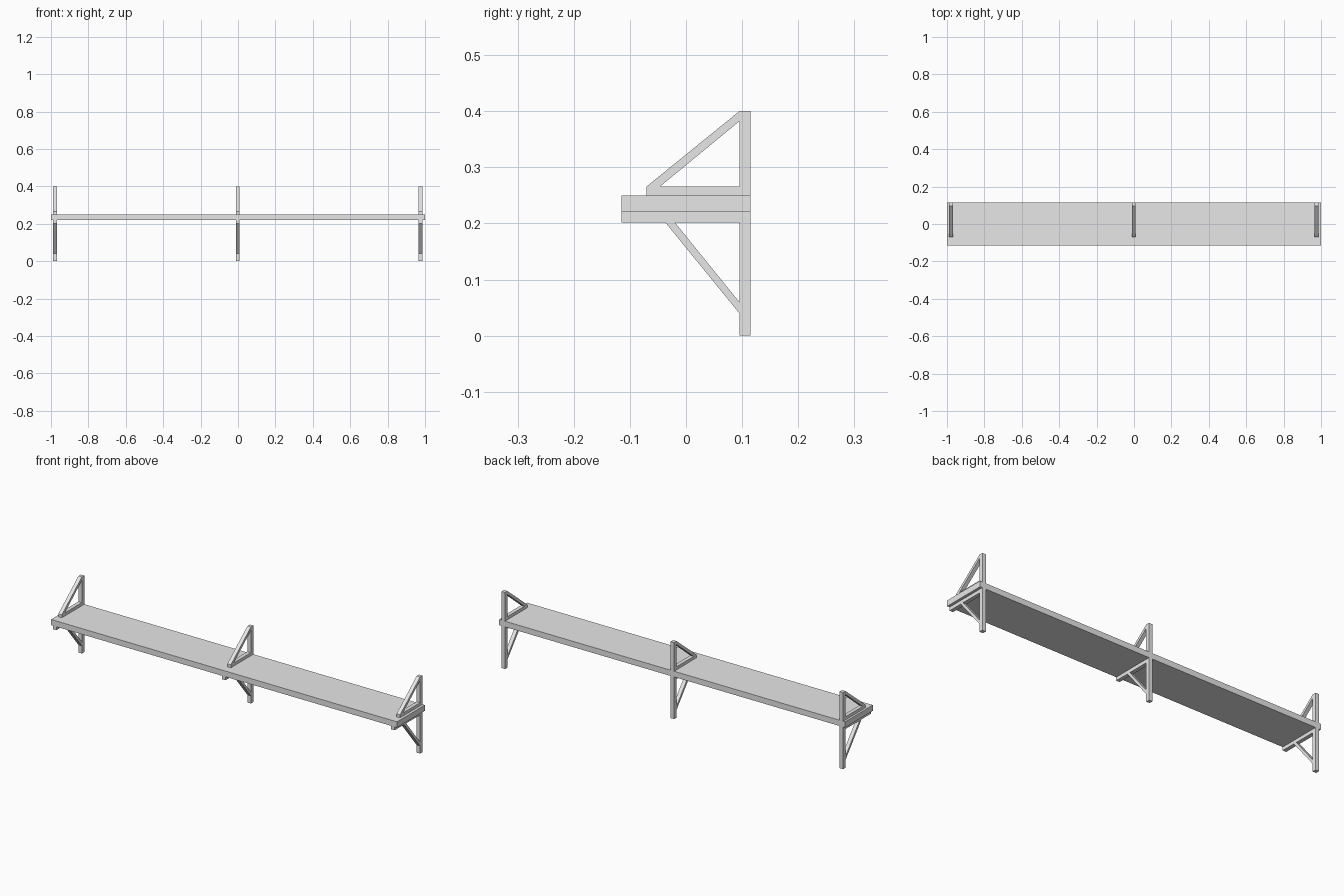
import bpy
import bmesh

if "Cube" in bpy.data.objects:
    bpy.data.objects.remove(bpy.data.objects["Cube"])

grey = bpy.data.materials.new("plain grey")
grey.diffuse_color = (0.8, 0.8, 0.8, 1.0)
grey.use_nodes = True
grey.node_tree.nodes["Principled BSDF"].inputs["Base Color"].default_value = grey.diffuse_color


def extrude_profile(name, outline, x, width):
    """Extrude a (y, z) outline along x, centred on the given x."""
    bm = bmesh.new()
    face = bm.faces.new([bm.verts.new((x - width / 2, y, z)) for y, z in outline])
    new = bmesh.ops.extrude_face_region(bm, geom=[face])["geom"]
    verts = [v for v in new if isinstance(v, bmesh.types.BMVert)]
    bmesh.ops.translate(bm, verts=verts, vec=(width, 0, 0))
    bmesh.ops.recalc_face_normals(bm, faces=bm.faces)
    mesh = bpy.data.meshes.new(name)
    bm.to_mesh(mesh)
    bm.free()
    mesh.materials.append(grey)
    obj = bpy.data.objects.new(name, mesh)
    bpy.context.collection.objects.link(obj)
    return obj


def rect(y0, y1, z0, z1):
    return [(y0, z0), (y1, z0), (y1, z1), (y0, z1)]


BACK, POST, FRONT = 0.115, 0.095, -0.115

# Long board
extrude_profile("shelf_board", rect(FRONT, BACK, 0.22, 0.25), 0, 2.0)

# Members of one bracket, as side outlines
bracket = {
    "lower_post": rect(POST, BACK, 0.0, 0.202),
    "lower_arm": rect(FRONT, BACK, 0.202, 0.22),
    "lower_brace": [(-0.037, 0.202), (-0.02, 0.202), (POST, 0.06), (POST, 0.04)],
    "upper_post": rect(POST, BACK, 0.25, 0.4),
    "upper_arm": rect(-0.07, POST, 0.25, 0.266),
    "upper_brace": [(-0.07, 0.266), (-0.046, 0.266), (POST, 0.382), (POST, 0.4)],
}

# Three brackets along the board
for side, x in (("left", -0.979), ("middle", -0.002), ("right", 0.976)):
    for part, outline in bracket.items():
        extrude_profile(f"{side}_{part}", outline, x, 0.02)
